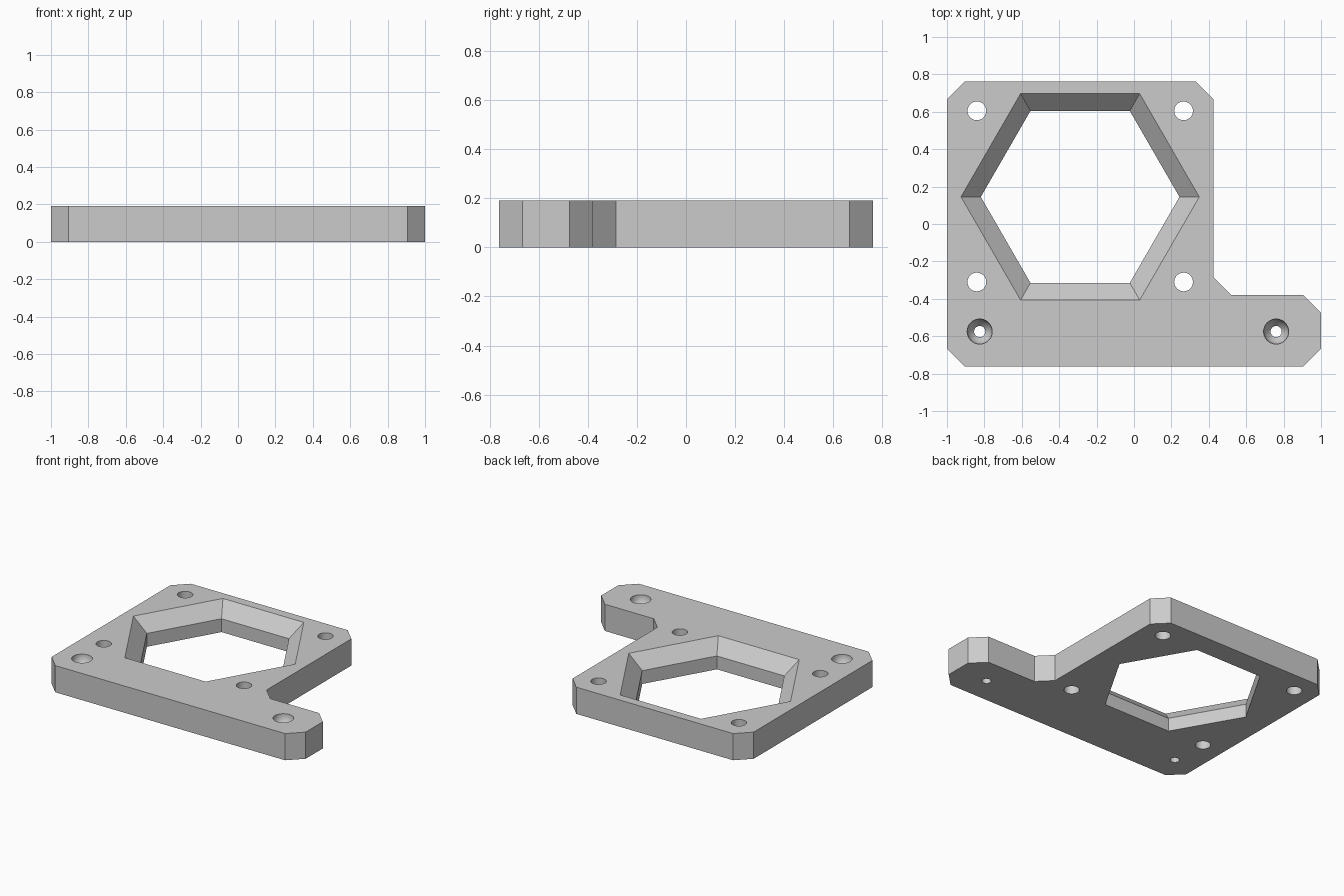
import bpy, bmesh
from math import cos, sin, pi, radians

if "Cube" in bpy.data.objects:
    bpy.data.objects.remove(bpy.data.objects["Cube"])

THICK = 0.19
HALF_DEPTH = 0.762
CUT = 0.095          # corner chamfer size
HEX_CENTRE = (-0.288, 0.145)

# Single grey material
grey = bpy.data.materials.new("plain grey")
grey.use_nodes = True
colour = (0.6, 0.6, 0.6, 1)
grey.diffuse_color = colour
grey.node_tree.nodes["Principled BSDF"].inputs["Base Color"].default_value = colour


def make_object(name, bm):
    bmesh.ops.recalc_face_normals(bm, faces=bm.faces)
    mesh = bpy.data.meshes.new(name)
    bm.to_mesh(mesh)
    bm.free()
    mesh.materials.append(grey)
    obj = bpy.data.objects.new(name, mesh)
    bpy.context.collection.objects.link(obj)
    return obj


def loft(name, loops):
    """Closed solid through stacked loops of points."""
    bm = bmesh.new()
    rings = [[bm.verts.new(p) for p in loop] for loop in loops]
    bm.faces.new(rings[0])
    bm.faces.new(rings[-1])
    for a, b in zip(rings, rings[1:]):
        for i in range(len(a)):
            j = (i + 1) % len(a)
            bm.faces.new((a[i], a[j], b[j], b[i]))
    return make_object(name, bm)


def turned(name, centre, profile, sides):
    """Solid of stacked regular polygons from (radius, height) pairs."""
    x, y = centre
    angles = [2 * pi * i / sides for i in range(sides)]
    return loft(name, [[(x + r * cos(a), y + r * sin(a), z) for a in angles]
                       for r, z in profile])


def chamfered(corners):
    """Replace each right-angled corner by a straight 45 degree cut."""
    points = []
    for i, (x, y) in enumerate(corners):
        for nx, ny in (corners[i - 1], corners[(i + 1) % len(corners)]):
            length = abs(nx - x) + abs(ny - y)
            points.append((x + (nx - x) / length * CUT,
                           y + (ny - y) / length * CUT))
    return points


# L-shaped mounting plate
outline = chamfered([(-1, -HALF_DEPTH), (1, -HALF_DEPTH), (1, -0.38),
                     (0.425, -0.38), (0.425, HALF_DEPTH), (-1, HALF_DEPTH)])
plate = loft("mounting_plate", [[(x, y, z) for x, y in outline]
                                for z in (0, THICK)])

# Hexagonal window with a sloping upper rim
WIDE, NARROW, RIM = 0.637, 0.531, 0.095
slope = (WIDE - NARROW) / (THICK - RIM)
cutters = [turned("window_cutter", HEX_CENTRE,
                  [(NARROW, -0.1), (NARROW, RIM), (WIDE + slope * 0.05, THICK + 0.05)], 6)]

# Four plain holes around the window
for x in (-0.84, 0.265):
    for y in (-0.31, 0.605):
        cutters.append(turned("hole_cutter", (x, y),
                              [(0.05, -0.1), (0.05, THICK + 0.1)], 32))

# Two countersunk screw holes along the front
for x in (-0.825, 0.76):
    cutters.append(turned("screw_hole_cutter", (x, -0.575),
                          [(0.03, -0.1), (0.03, THICK - 0.075), (0.055, THICK - 0.05),
                           (0.067, THICK - 0.02), (0.067, THICK + 0.1)], 32))

# Cut the openings, then drop the cutters
for cutter in cutters:
    cutter.hide_render = True
    mod = plate.modifiers.new(cutter.name, "BOOLEAN")
    mod.operation = "DIFFERENCE"
    mod.solver = "EXACT"
    mod.object = cutter

bpy.context.view_layer.objects.active = plate
plate.select_set(True)
for mod in list(plate.modifiers):
    bpy.ops.object.modifier_apply(modifier=mod.name)
for cutter in cutters:
    bpy.data.objects.remove(cutter)
bpy.ops.object.shade_smooth_by_angle(angle=radians(25))
